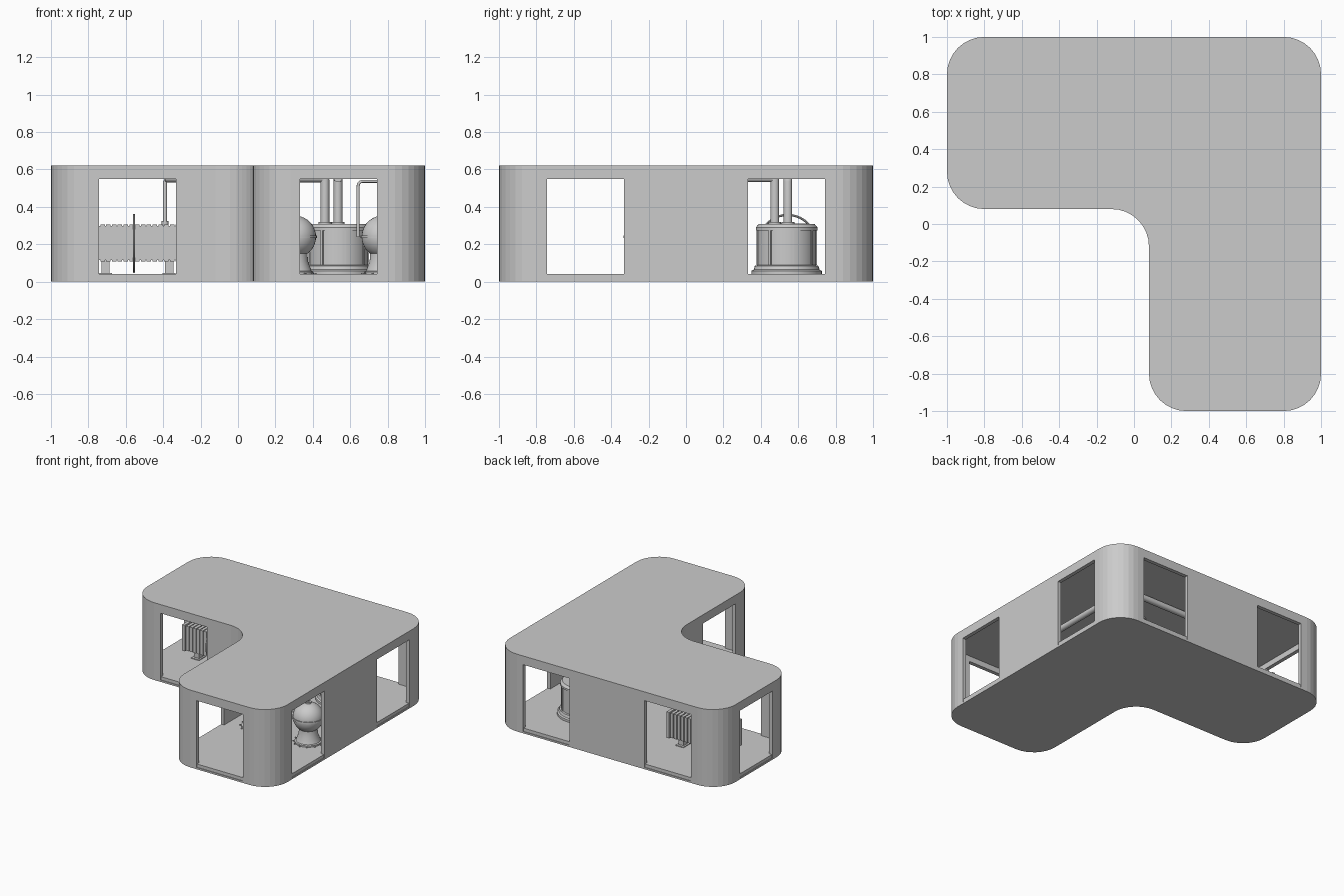
import bpy, bmesh, math
from mathutils import Vector

if "Cube" in bpy.data.objects:
    bpy.data.objects.remove(bpy.data.objects["Cube"])

MID, HALF = 0.538, 0.206      # opening centre and half width; also machine centres


def finish(name, bm, smooth=False):
    bmesh.ops.recalc_face_normals(bm, faces=bm.faces)
    me = bpy.data.meshes.new(name)
    bm.to_mesh(me)
    bm.free()
    ob = bpy.data.objects.new(name, me)
    bpy.context.collection.objects.link(ob)
    if smooth:
        bpy.ops.object.select_all(action='DESELECT')
        bpy.context.view_layer.objects.active = ob
        ob.select_set(True)
        bpy.ops.object.shade_smooth_by_angle(angle=math.radians(35))
    return ob


def l_prism(name, inset, z0, z1, seg=8):
    """L-shaped plan with every corner rounded, extruded from z0 to z1."""
    i, r = inset, 0.2
    c = [(-1 + i, 0.08 + i), (0.08 + i, 0.08 + i), (0.08 + i, -1 + i),
         (1 - i, -1 + i), (1 - i, 1 - i), (-1 + i, 1 - i)]
    bm = bmesh.new()
    verts = []
    for k, p in enumerate(c):
        p = Vector(p)
        u = (Vector(c[k - 1]) - p).normalized()
        v = (Vector(c[(k + 1) % 6]) - p).normalized()
        rad = r + i if k == 1 else r - i
        for s in range(seg + 1):
            a = s / seg * math.pi / 2
            q = p + u * rad * (1 - math.sin(a)) + v * rad * (1 - math.cos(a))
            verts.append(bm.verts.new((q.x, q.y, z0)))
    f = bm.faces.new(verts)
    top = bmesh.ops.extrude_face_region(bm, geom=[f])['geom']
    bmesh.ops.translate(bm, vec=(0, 0, z1 - z0),
                        verts=[g for g in top if isinstance(g, bmesh.types.BMVert)])
    return finish(name, bm)


def box(name, x0, x1, y0, y1, z0, z1):
    bm = bmesh.new()
    bmesh.ops.create_cube(bm, size=1)
    for v in bm.verts:
        v.co = ((x0 + x1) / 2 + v.co.x * (x1 - x0), (y0 + y1) / 2 + v.co.y * (y1 - y0),
                (z0 + z1) / 2 + v.co.z * (z1 - z0))
    return finish(name, bm)


def lathe(name, profile, at, n=32):
    """Turn (radius, height) points round a vertical axis."""
    bm = bmesh.new()
    vs = [bm.verts.new((r, 0, z)) for r, z in profile]
    es = [bm.edges.new(e) for e in zip(vs, vs[1:])]
    bmesh.ops.spin(bm, geom=vs + es, cent=(0, 0, 0), axis=(0, 0, 1),
                   angle=2 * math.pi, steps=n)
    bmesh.ops.remove_doubles(bm, verts=bm.verts, dist=1e-4)
    ob = finish(name, bm, True)
    ob.location = (at[0], at[1], 0)
    return ob


def pipe(name, pts, r, bend=0.04):
    """Round pipe through pts with rounded bends."""
    path = [Vector(pts[0])]
    for a, b, c in zip(pts, pts[1:], pts[2:]):
        a, b, c = Vector(a), Vector(b), Vector(c)
        p, q = b + (a - b).normalized() * bend, b + (c - b).normalized() * bend
        for s in range(7):
            t = s / 6
            path.append(p * (1 - t) ** 2 + b * 2 * t * (1 - t) + q * t * t)
    path.append(Vector(pts[-1]))
    cu = bpy.data.curves.new(name, 'CURVE')
    cu.dimensions = '3D'
    cu.bevel_depth, cu.bevel_resolution, cu.use_fill_caps = r, 3, True
    sp = cu.splines.new('POLY')
    sp.points.add(len(path) - 1)
    for k, p in enumerate(path):
        sp.points[k].co = (*p, 1)
    bpy.context.collection.objects.link(bpy.data.objects.new(name, cu))


def cut(ob, cutter):
    m = ob.modifiers.new('cut', 'BOOLEAN')
    m.operation, m.solver, m.object = 'DIFFERENCE', 'EXACT', cutter
    bpy.context.view_layer.objects.active = ob
    bpy.ops.object.modifier_apply(modifier=m.name)
    bpy.data.objects.remove(cutter)


# building shell: hollow wall with eight openings
walls = l_prism('walls', 0, 0.008, 0.612)
cut(walls, l_prism('hollow', 0.03, -0.1, 0.8))
lo, hi = MID - HALF, MID + HALF
Z = (0.014, 0.55)
for s in (-1, 1):
    a, b = sorted((s * lo, s * hi))
    cut(walls, box('opening', a, b, 0.93, 1.1, *Z))          # back
    cut(walls, box('opening', 0.93, 1.1, a, b, *Z))          # right
cut(walls, box('opening', lo, hi, -1.1, -0.93, *Z))          # front
cut(walls, box('opening', -1.1, -0.93, lo, hi, *Z))          # left
cut(walls, box('opening', -hi, -lo, 0.0, 0.15, *Z))          # inner notch
cut(walls, box('opening', 0.0, 0.15, -hi, -lo, *Z))
l_prism('base_plate', 0, 0, 0.008)
l_prism('floor', 0.006 + 0.024, 0.008, 0.04)
l_prism('roof', 0, 0.612, 0.62)
l_prism('ceiling', 0.03, 0.595, 0.612)

# sill slabs filling the bottom of each opening
for s in (-1, 1):
    a, b = sorted((s * lo, s * hi))
    box('back_sill', a, b, 0.965, 0.995, 0.014, 0.04)
    box('right_sill', 0.965, 0.995, a, b, 0.014, 0.04)
box('front_sill', lo, hi, -0.995, -0.965, 0.014, 0.04)
box('left_sill', -0.995, -0.965, lo, hi, 0.014, 0.04)
box('notch_sill_x', -hi, -lo, 0.085, 0.115, 0.014, 0.04)
box('notch_sill_y', 0.085, 0.115, -hi, -lo, 0.014, 0.04)

# drum vessel in the corner of the L
C = (MID, MID)
lathe('drum', [(0, 0.04), (0.188, 0.04), (0.188, 0.058), (0.176, 0.064), (0.17, 0.085),
               (0.158, 0.088), (0.158, 0.275), (0.165, 0.275), (0.165, 0.29),
               (0.15, 0.308), (0, 0.308)], C, 40)
for k in range(8):
    rib = box('drum_rib', 0.15, 0.164, -0.006, 0.006, 0.088, 0.275)
    rib.location = (*C, 0)
    rib.rotation_euler.z = k * math.pi / 4 + 0.2

# spherical tanks on flared pedestals
for x in (0.304, 0.774):
    at = (x, -0.215)
    R, zc = 0.113, 0.24
    arc = [(R * math.sin(t * math.pi / 20), zc - R * math.cos(t * math.pi / 20)) for t in range(21)]
    arc[0], arc[-1] = (0, arc[0][1]), (0, arc[-1][1])
    lathe('sphere_tank', arc, at)
    lathe('tank_band', [(0.105, 0.233), (0.118, 0.233), (0.118, 0.247), (0.105, 0.247), (0.105, 0.233)], at)
    lathe('tank_pedestal', [(0, 0.04), (0.1, 0.04), (0.1, 0.052), (0.09, 0.056), (0.07, 0.11),
                            (0.068, 0.15), (0, 0.15)], at)
    lathe('tank_cap', [(0, 0.345), (0.022, 0.345), (0.022, 0.362), (0, 0.362)], at, 16)
    for k in range(12):
        a = k * math.pi / 6
        lathe('tank_bolt', [(0, 0.04), (0.006, 0.04), (0.006, 0.047), (0, 0.047)],
              (x + 0.11 * math.cos(a), at[1] + 0.11 * math.sin(a)), 6)

# plate stack in the left arm, with legs and encircling hoop
n = 17
for k in range(n):
    x = -MID + (k - (n - 1) / 2) * 0.031
    end = k in (0, n - 1)
    g = 0.006 if end else 0
    box('plate', x - 0.012, x + 0.012, MID - 0.1 - g, MID + 0.1 + g, 0.108 - g, 0.305 + g)
box('plate_core', -MID - 0.25, -MID + 0.25, MID - 0.092, MID + 0.092, 0.116, 0.297)
for s in (-1, 1):
    x = -MID + s * 0.17
    box('stack_leg', x - 0.022, x + 0.022, MID - 0.05, MID + 0.05, 0.04, 0.12)
    box('leg_foot', x - 0.035, x + 0.035, MID - 0.07, MID + 0.07, 0.04, 0.046)
bpy.ops.mesh.primitive_torus_add(location=(-0.556, 0.543, 0.205), rotation=(0, math.pi / 2, 0),
                                 major_radius=0.152, minor_radius=0.006,
                                 major_segments=40, minor_segments=8)
bpy.context.object.name = 'hoop'
bpy.ops.object.shade_smooth_by_angle()

# overhead pipes joining the machines
pipe('pipe_to_stack', [(0.465, 0.545, 0.3), (0.465, 0.545, 0.555), (-0.39, 0.545, 0.555)], 0.024, 0.02)
pipe('stack_riser', [(-0.39, 0.545, 0.3), (-0.39, 0.545, 0.545), (-0.3, 0.545, 0.545)], 0.011, 0.02)
pipe('pipe_to_tanks', [(0.535, 0.475, 0.3), (0.535, 0.475, 0.555), (0.535, -0.215, 0.555)], 0.024, 0.02)
pipe('vent_pipe', [(0.642, -0.215, 0.24), (0.642, -0.215, 0.537), (0.774, -0.215, 0.537),
                   (0.774, -0.215, 0.35)], 0.008, 0.03)
for x, y in ((0.465, 0.545), (0.535, 0.475)):
    lathe('pipe_flange', [(0, 0.305), (0.034, 0.305), (0.034, 0.32), (0, 0.32)], (x, y), 20)
lathe('riser_flange', [(0, 0.3), (0.018, 0.3), (0.018, 0.325), (0, 0.325)], (-0.39, 0.545), 16)
